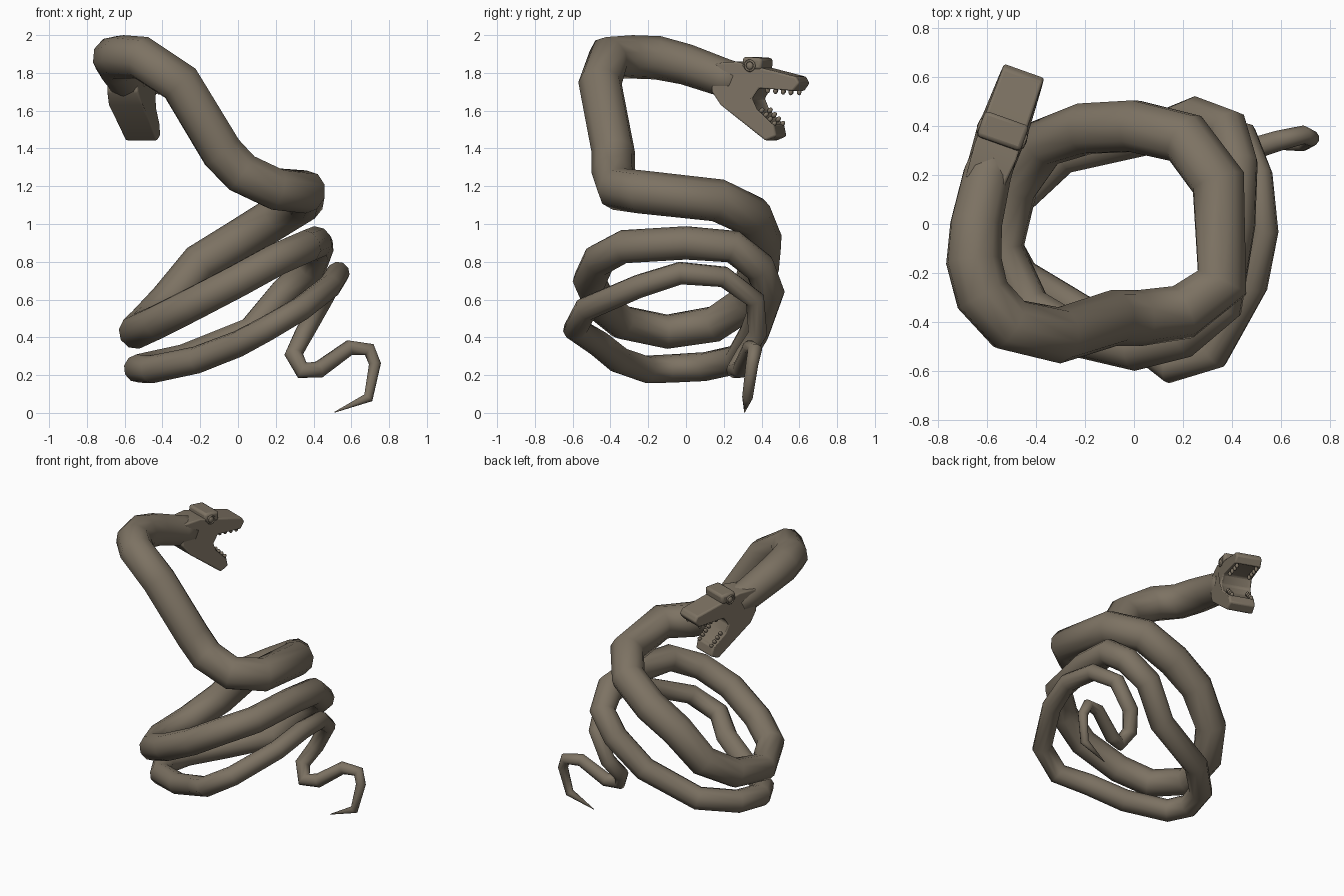
import bpy, bmesh, math
from mathutils import Vector, Matrix

if "Cube" in bpy.data.objects:
    bpy.data.objects.remove(bpy.data.objects["Cube"])

skin = bpy.data.materials.new("brown_grey_skin")
skin.diffuse_color = (0.205, 0.17, 0.125, 1)
skin.use_nodes = True
skin.node_tree.nodes["Principled BSDF"].inputs["Base Color"].default_value = skin.diffuse_color


def make(name, bm, matrix=None, smooth=True):
    bmesh.ops.recalc_face_normals(bm, faces=bm.faces[:])
    me = bpy.data.meshes.new(name)
    for f in bm.faces:
        f.smooth = smooth
    bm.to_mesh(me)
    bm.free()
    ob = bpy.data.objects.new(name, me)
    bpy.context.collection.objects.link(ob)
    me.materials.append(skin)
    if matrix:
        ob.matrix_world = matrix
    return ob


# Coiled body: path from the neck down to the tail tip
upper = [(-.565, .29, 1.755), (-.60, .2, 1.775), (-.645, 0, 1.845), (-.655, -.15, 1.88),
         (-.62, -.29, 1.885), (-.51, -.41, 1.88), (-.305, -.455, 1.745), (-.085, -.385, 1.38),
         (.02, -.385, 1.27), (.20, -.36, 1.185), (.36, -.24, 1.17), (.345, .17, 1.125)]
middle = [(.21, .35, 1.04), (0, .40, .91), (-.2, .39, .79), (-.37, .33, .59),
          (-.49, .15, .47), (-.54, -.1, .43), (-.43, -.34, .48), (-.25, -.45, .57),
          (0, -.51, .70), (.2, -.46, .81), (.36, -.33, .88), (.41, 0, .90),
          (.42, .25, .88), (.385, .39, .77)]
lower = [(.25, .44, .64), (.07, .365, .43), (-.29, .28, .285), (-.48, .1, .245),
         (-.53, -.08, .235), (-.46, -.21, .23), (-.22, -.355, .28), (0, -.46, .365),
         (.15, -.585, .445), (.33, -.53, .55), (.485, -.25, .67), (.53, -.03, .74)]
tail = [(.51, .2, .72), (.45, .365, .60), (.35, .38, .42), (.295, .31, .31),
        (.34, .26, .225), (.43, .29, .23), (.59, .34, .345), (.695, .365, .335),
        (.725, .35, .26), (.69, .325, .08), (.51, .31, .003)]
path = [Vector(p) for p in upper + middle + lower + tail]
# radius keyed by path index
keys = [(0, .092), (1, .102), (3, .116), (11, .114), (14, .108), (17, .092), (24, .088),
        (27, .08), (32, .072), (37, .061), (39, .053), (43, .046), (45, .038), (47, .028), (48, .002)]


def radius(i):
    for (a, ra), (b, rb) in zip(keys, keys[1:]):
        if a <= i <= b:
            return ra + (rb - ra) * (i - a) / (b - a)
    return keys[-1][1]


SIDES = 10
bm = bmesh.new()
rings, normal, prev = [], Vector((0, 0, 1)), None
for i, p in enumerate(path):
    t = Vector((0, 0, 0))
    if i > 0:
        t += (p - path[i - 1]).normalized()
    if i < len(path) - 1:
        t += (path[i + 1] - p).normalized()
    t.normalize()
    if prev:
        normal = prev.rotation_difference(t) @ normal
    normal = (normal - t * normal.dot(t)).normalized()
    side = t.cross(normal)
    prev = t
    r = radius(i)
    ring = []
    for k in range(SIDES):
        a = 2 * math.pi * k / SIDES
        ring.append(bm.verts.new(p + (normal * math.cos(a) + side * math.sin(a)) * r))
    rings.append(ring)
for a, b in zip(rings, rings[1:]):
    for k in range(SIDES):
        n = (k + 1) % SIDES
        bm.faces.new((a[k], a[n], b[n], b[k]))
bm.faces.new(rings[0])
bm.faces.new(rings[-1])
make("coiled_body", bm)

# Head frame: local x forward, local y to the side, local z up
d, s = Vector((.335, .942, 0)).normalized(), Vector((-.942, .335, 0)).normalized()
frame = Matrix(((d.x, s.x, 0, -.60), (d.y, s.y, 0, .20), (0, 0, 1, 0), (0, 0, 0, 1)))

# Head with open jaws: side profile (forward, height, half width)
profile = [(-.04, 1.70, .085), (.015, 1.63, .1), (.265, 1.44, .09), (.325, 1.465, .086),
           (.31, 1.53, .088), (.225, 1.61, .1), (.2, 1.665, .104), (.235, 1.715, .1),
           (.42, 1.70, .09), (.455, 1.745, .087), (.435, 1.78, .086), (.27, 1.82, .09),
           (.1, 1.86, .095), (-.04, 1.85, .08)]
bm = bmesh.new()
left = [bm.verts.new((u, w, z)) for u, z, w in profile]
right = [bm.verts.new((u, -w, z)) for u, z, w in profile]
mouth = []
for i in range(len(profile)):
    j = (i + 1) % len(profile)
    f = bm.faces.new((left[i], left[j], right[j], right[i]))
    if 4 <= i <= 7:
        mouth.append(f)
bm.faces.new(left)
bm.faces.new(right)
bmesh.ops.recalc_face_normals(bm, faces=bm.faces[:])
bmesh.ops.inset_region(bm, faces=mouth, thickness=.024, depth=-.014)
head = make("head", bm, frame)
bev = head.modifiers.new("bevel", "BEVEL")
bev.width, bev.segments, bev.limit_method = .016, 3, "ANGLE"

# Brow ridge across the top of the head
bm = bmesh.new()
bmesh.ops.create_cube(bm, size=1, matrix=Matrix.Translation((.19, 0, 1.85)) @
                      Matrix.Rotation(math.radians(4), 4, "Y") @ Matrix.Diagonal((.11, .19, .065, 1)))
brow = make("brow_ridge", bm, frame)
bev = brow.modifiers.new("bevel", "BEVEL")
bev.width, bev.segments = .016, 2

# Eyes: a ball in a raised ring on each side
for sgn, tag in ((1, "left"), (-1, "right")):
    bm = bmesh.new()
    at = Matrix.Translation((.18, sgn * .097, 1.838))
    bmesh.ops.create_uvsphere(bm, u_segments=12, v_segments=8, radius=.02,
                              matrix=at @ Matrix.Diagonal((1, .5, 1, 1)))
    loops = []
    for k in range(14):
        a = 2 * math.pi * k / 14
        loops.append([bm.verts.new(at @ Vector(((.026 + .007 * math.cos(b)) * math.cos(a),
                                                .007 * math.sin(b),
                                                (.026 + .007 * math.cos(b)) * math.sin(a))))
                      for b in (0, math.pi / 2, math.pi, 3 * math.pi / 2)])
    for k in range(14):
        p, q = loops[k], loops[(k + 1) % 14]
        for m in range(4):
            bm.faces.new((p[m], p[(m + 1) % 4], q[(m + 1) % 4], q[m]))
    make(tag + "_eye", bm, frame)

# Teeth: rows of blunt pegs along both jaws
rows = [("upper_teeth", (.27, 1.71), (.40, 1.70), (0, -1)),
        ("lower_teeth", (.235, 1.60), (.305, 1.53), (.72, .69))]
for name, a, b, out in rows:
    bm = bmesh.new()
    for k in range(4):
        t = k / 3
        c = Vector((a[0] + (b[0] - a[0]) * t, 0, a[1] + (b[1] - a[1]) * t))
        o = Vector((out[0], 0, out[1]))
        rot = o.to_track_quat("Z", "Y").to_matrix().to_4x4()
        for y in (-.066, .066):
            bmesh.ops.create_uvsphere(bm, u_segments=8, v_segments=6, radius=.013,
                                      matrix=Matrix.Translation(c + Vector((0, y, 0)) + o * .002)
                                      @ rot @ Matrix.Diagonal((1, 1, 1.3, 1)))
    make(name, bm, frame)

# Keep crisp edges on the head
bpy.ops.object.select_all(action="DESELECT")
for ob in (head, brow):
    ob.select_set(True)
bpy.context.view_layer.objects.active = head
bpy.ops.object.shade_smooth_by_angle(angle=math.radians(40))
